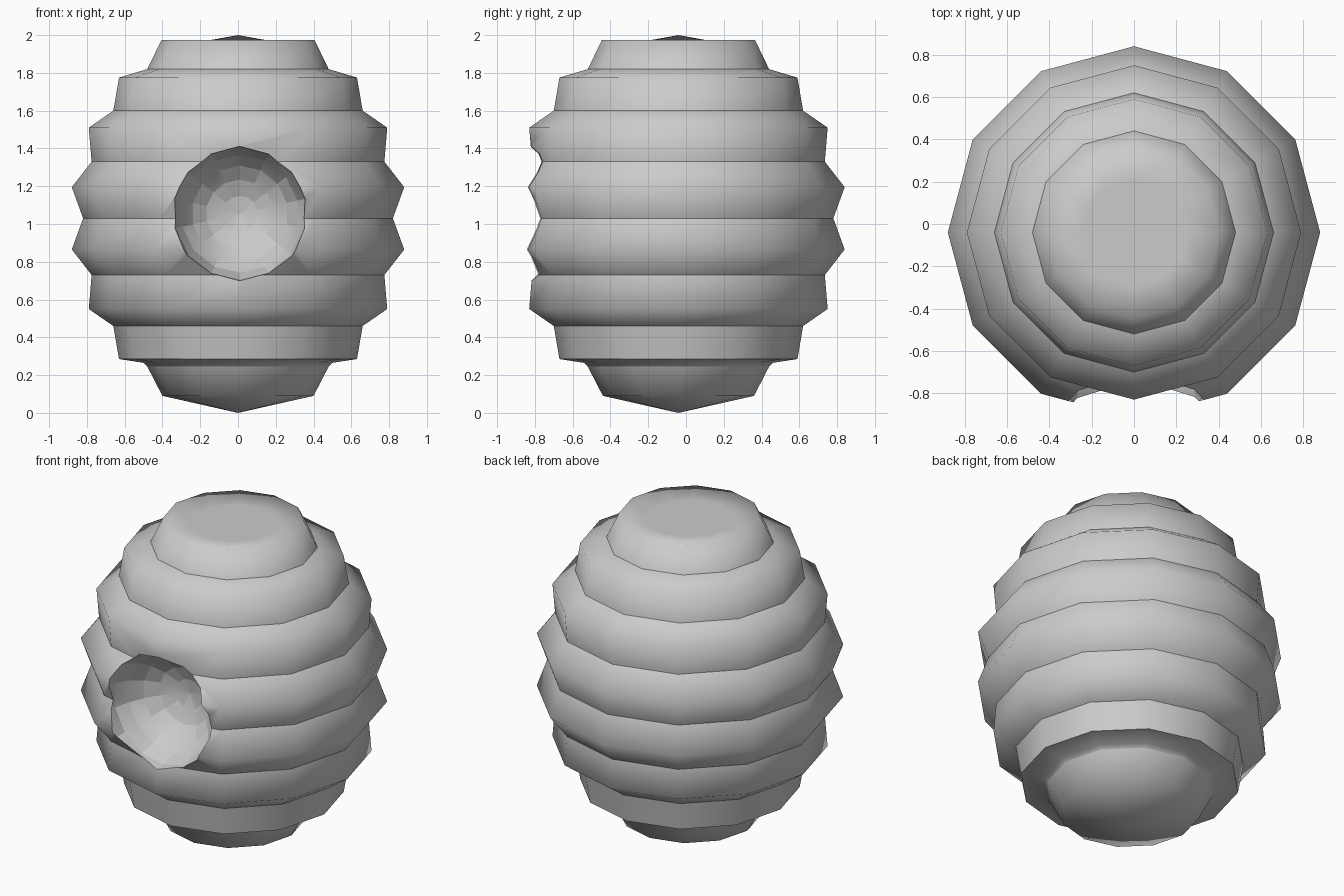
import bpy, bmesh
from math import sin, cos, pi
from mathutils import Vector, Matrix

if "Cube" in bpy.data.objects:
    bpy.data.objects.remove(bpy.data.objects["Cube"])

SIDES = 12
CY = -0.04          # hive axis sits slightly forward

# half profile (radius, z, crease?) from bottom tip to top tip
PROFILE = [
    (0.40, 0.09, False), (0.48, 0.245, True), (0.50, 0.265, False),
    (0.63, 0.285, True), (0.66, 0.46, True), (0.79, 0.55, False),
    (0.775, 0.73, True), (0.88, 0.865, False), (0.82, 1.03, True),
    (0.88, 1.195, False), (0.775, 1.33, True), (0.79, 1.51, False),
    (0.66, 1.60, True), (0.63, 1.775, False), (0.48, 1.82, True),
    (0.405, 1.975, False), (0.25, 1.955, False),
]


def make_object(name, bm):
    bmesh.ops.recalc_face_normals(bm, faces=bm.faces)
    for f in bm.faces:
        f.smooth = True
    mesh = bpy.data.meshes.new(name)
    bm.to_mesh(mesh)
    bm.free()
    obj = bpy.data.objects.new(name, mesh)
    bpy.context.collection.objects.link(obj)
    return obj


# ribbed hive body
bm = bmesh.new()
rings = []
for r, z, crease in PROFILE:
    rings.append([bm.verts.new((r * cos(2 * pi * i / SIDES),
                                CY + r * sin(2 * pi * i / SIDES), z))
                  for i in range(SIDES)])
bottom = bm.verts.new((0, CY, 0))
top = bm.verts.new((0, CY, 2))
for i in range(SIDES):
    j = (i + 1) % SIDES
    bm.faces.new((bottom, rings[0][j], rings[0][i]))
    bm.faces.new((top, rings[-1][i], rings[-1][j]))
    for low, high in zip(rings, rings[1:]):
        bm.faces.new((low[i], low[j], high[j], high[i]))
for (r, z, crease), ring in zip(PROFILE, rings):
    for i in range(SIDES):
        if crease:
            bm.edges.get((ring[i], ring[(i + 1) % SIDES])).smooth = False
hive = make_object("hive_body", bm)

# round entrance hollow, cut from the front
CENTRE, RADIUS = Vector((0.01, -0.85, 1.055)), 0.36
bm = bmesh.new()
bmesh.ops.create_uvsphere(
    bm, u_segments=14, v_segments=12, radius=RADIUS,
    matrix=Matrix.Translation(CENTRE) @ Matrix.Rotation(pi / 2, 4, 'X')
    @ Matrix.Rotation(pi / 14 + pi / 2, 4, 'Z'))
cutter = make_object("entrance_cutter", bm)
cutter.hide_render = True

mod = hive.modifiers.new("entrance", 'BOOLEAN')
mod.operation = 'DIFFERENCE'
mod.solver = 'EXACT'
mod.object = cutter
bpy.context.view_layer.objects.active = hive
hive.select_set(True)
bpy.ops.object.modifier_apply(modifier=mod.name)
bpy.data.objects.remove(cutter)

# crisp rim around the entrance
bm = bmesh.new()
bm.from_mesh(hive.data)


def in_hollow(face):
    return all((v.co - CENTRE).length < RADIUS + 0.002 for v in face.verts) \
        and face.normal.dot(CENTRE - face.calc_center_median()) > 0.2


for e in bm.edges:
    if len(e.link_faces) == 2 and in_hollow(e.link_faces[0]) != in_hollow(e.link_faces[1]):
        e.smooth = False
bm.to_mesh(hive.data)
bm.free()
